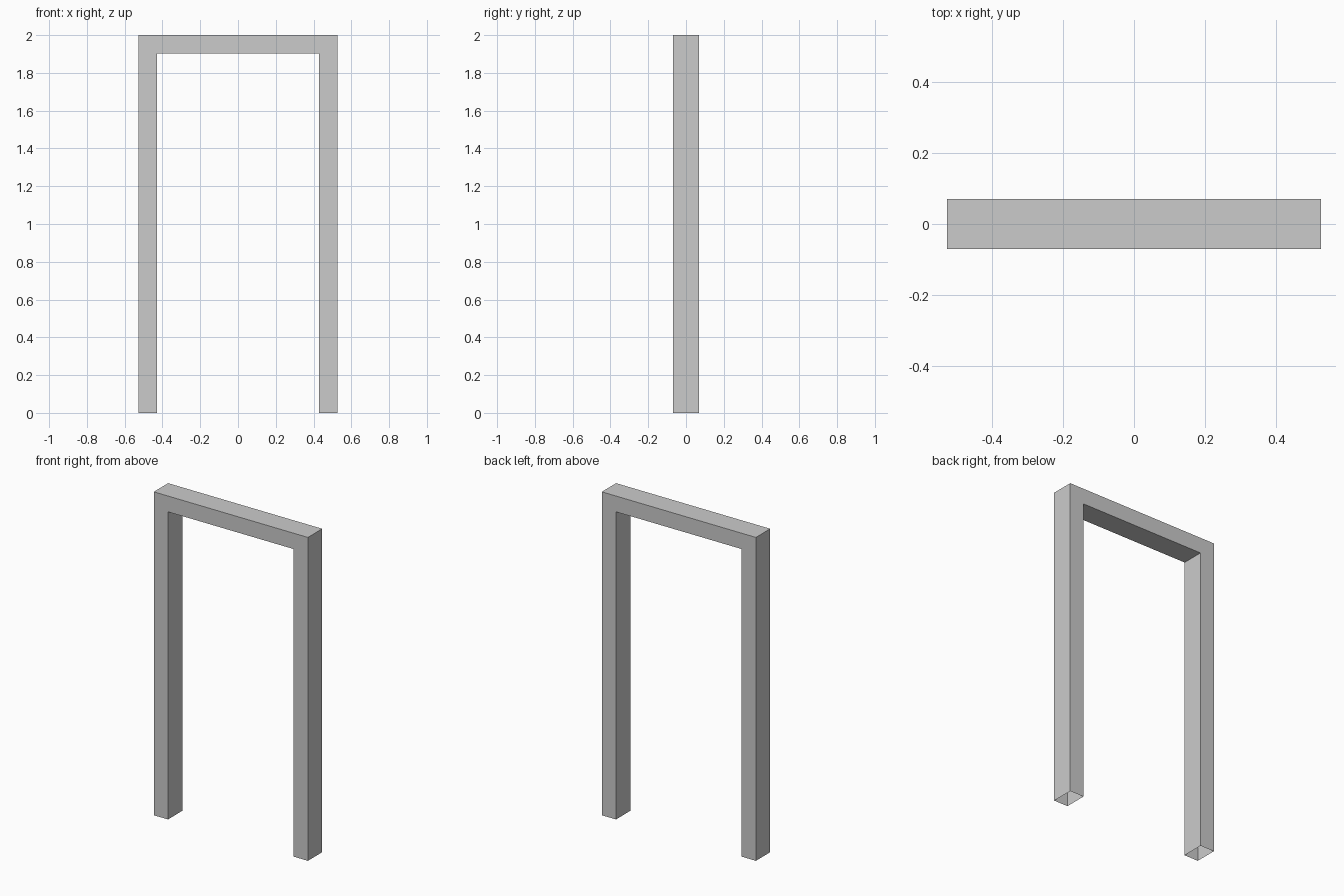
import bpy, bmesh

if "Cube" in bpy.data.objects:
    bpy.data.objects.remove(bpy.data.objects["Cube"])

OUT_X, IN_X = 0.527, 0.43
TOP, IN_TOP = 2.0, 1.902
HALF_D = 0.07

# Outer and inner outline of the frame, from left foot over the top to right foot
outer = [(-OUT_X, 0), (-OUT_X, TOP), (OUT_X, TOP), (OUT_X, 0)]
inner = [(-IN_X, 0), (-IN_X, IN_TOP), (IN_X, IN_TOP), (IN_X, 0)]

bm = bmesh.new()


def ring(points, y):
    return [bm.verts.new((x, y, z)) for x, z in points]


# Four rails: outer front, outer back, inner back, inner front
rails = [ring(outer, -HALF_D), ring(outer, HALF_D),
         ring(inner, HALF_D), ring(inner, -HALF_D)]

# Skin the mitred hollow frame; the feet stay open underneath
for k in range(4):
    a, b = rails[k], rails[(k + 1) % 4]
    for i in range(3):
        bm.faces.new((a[i], a[i + 1], b[i + 1], b[i]))

bmesh.ops.recalc_face_normals(bm, faces=bm.faces)
# Make sure the top face points up
top = max(bm.faces, key=lambda f: f.calc_center_median().z)
if top.normal.z < 0:
    bmesh.ops.reverse_faces(bm, faces=bm.faces)

mesh = bpy.data.meshes.new("door_frame")
bm.to_mesh(mesh)
bm.free()
bpy.context.collection.objects.link(bpy.data.objects.new("door_frame", mesh))
